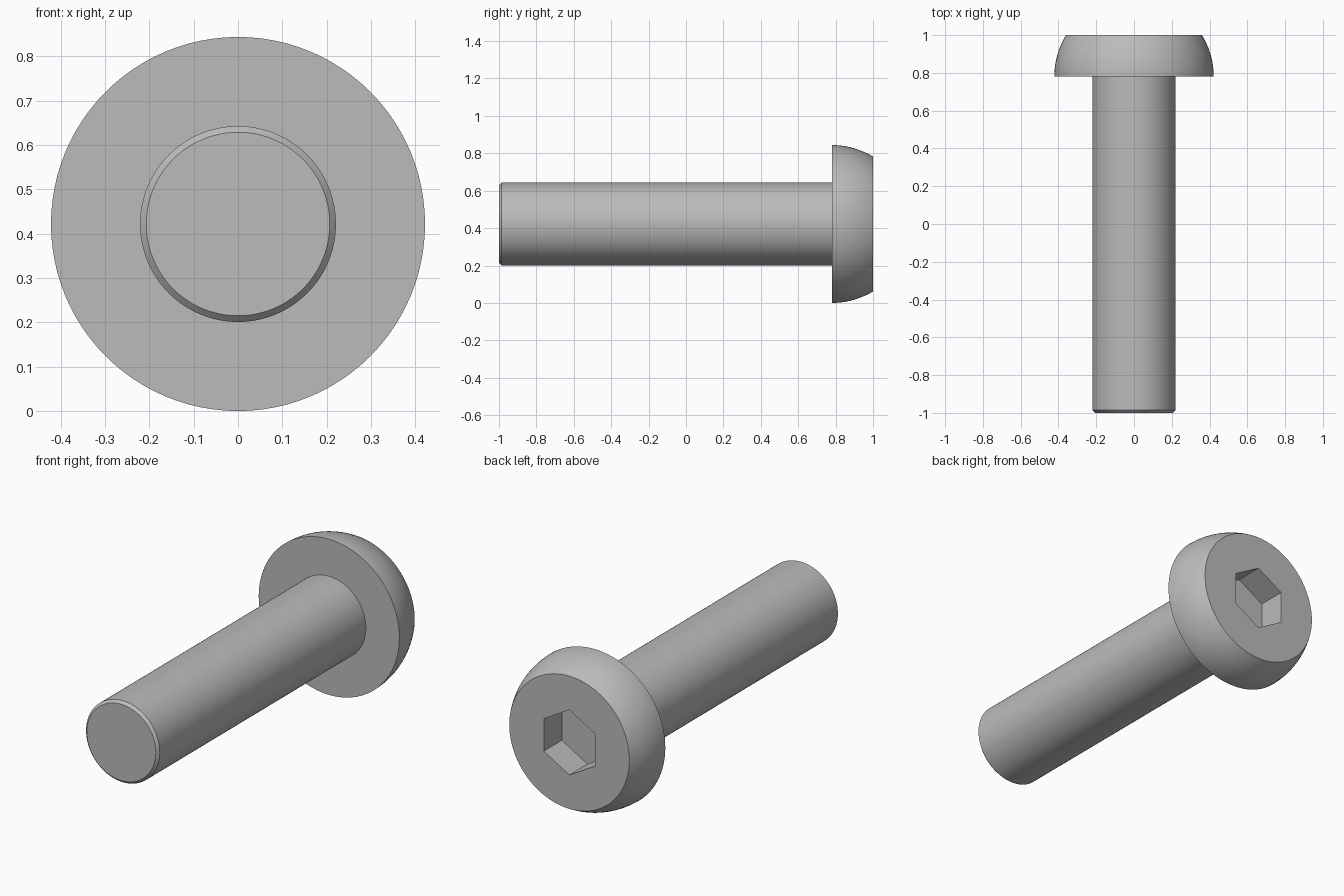
import bpy, bmesh, math
from mathutils import Matrix, Vector

cube = bpy.data.objects.get("Cube")
if cube:
    bpy.data.objects.remove(cube)

HEAD_R, SHANK_R, HEX_FLATS = 0.422, 0.221, 0.306
BASE_Y, SOCKET_DEPTH, CHAMFER = 0.78, 0.155, 0.014
SEGMENTS = 96

steel = bpy.data.materials.new("plain grey steel")
steel.use_nodes = True
GREY = (0.5, 0.5, 0.5, 1)
steel.diffuse_color = GREY
steel.node_tree.nodes["Principled BSDF"].inputs["Base Color"].default_value = GREY


def add_object(name, bm):
    bmesh.ops.recalc_face_normals(bm, faces=bm.faces)
    mesh = bpy.data.meshes.new(name)
    bm.to_mesh(mesh)
    bm.free()
    mesh.materials.append(steel)
    obj = bpy.data.objects.new(name, mesh)
    bpy.context.collection.objects.link(obj)
    return obj


def select_only(obj):
    bpy.ops.object.select_all(action='DESELECT')
    obj.select_set(True)
    bpy.context.view_layer.objects.active = obj


def lathe(name, profile):
    """Revolve (radius, y) points about the long axis and cap both ends."""
    bm = bmesh.new()
    rings = []
    for r, y in profile:
        angles = [2 * math.pi * i / SEGMENTS for i in range(SEGMENTS)]
        rings.append([bm.verts.new((r * math.cos(a), y, HEAD_R + r * math.sin(a)))
                      for a in angles])
    for lower, upper in zip(rings, rings[1:]):
        for i in range(SEGMENTS):
            j = (i + 1) % SEGMENTS
            bm.faces.new((lower[i], lower[j], upper[j], upper[i]))
    bm.faces.new(rings[0])
    bm.faces.new(rings[-1])
    return add_object(name, bm)


# Shank with a chamfered tip
shank = lathe("shank", [(SHANK_R - CHAMFER, -1), (SHANK_R, CHAMFER - 1),
                        (SHANK_R, BASE_Y)])

# Domed head, a truncated hemisphere
steps = 12
end_angle = math.asin((1 - BASE_Y) / HEAD_R)
arc = [end_angle * i / steps for i in range(steps + 1)]
head = lathe("head", [(HEAD_R * math.cos(a), BASE_Y + HEAD_R * math.sin(a)) for a in arc])

# Hexagonal drive socket, corners up and down
bm = bmesh.new()
hex_r = HEX_FLATS / math.sqrt(3)
bmesh.ops.create_cone(bm, cap_ends=True, segments=6, radius1=hex_r, radius2=hex_r,
                      depth=2 * SOCKET_DEPTH)
corner = max(bm.verts, key=lambda v: v.co.x).co
turn = Matrix.Rotation(math.pi / 2 - math.atan2(corner.y, corner.x), 4, 'Z')
lay_down = Matrix.Rotation(math.pi / 2, 4, 'X')
bmesh.ops.transform(bm, verts=bm.verts,
                    matrix=Matrix.Translation(Vector((0, 1, HEAD_R))) @ lay_down @ turn)
cutter = add_object("socket_cutter", bm)
cutter.hide_render = True

cut = head.modifiers.new("socket", 'BOOLEAN')
cut.operation, cut.solver, cut.object = 'DIFFERENCE', 'EXACT', cutter
select_only(head)
bpy.ops.object.modifier_apply(modifier=cut.name)
bpy.data.objects.remove(cutter)

# Smooth round surfaces, crisp rims
for obj in (shank, head):
    select_only(obj)
    bpy.ops.object.shade_smooth_by_angle(angle=math.radians(30))
